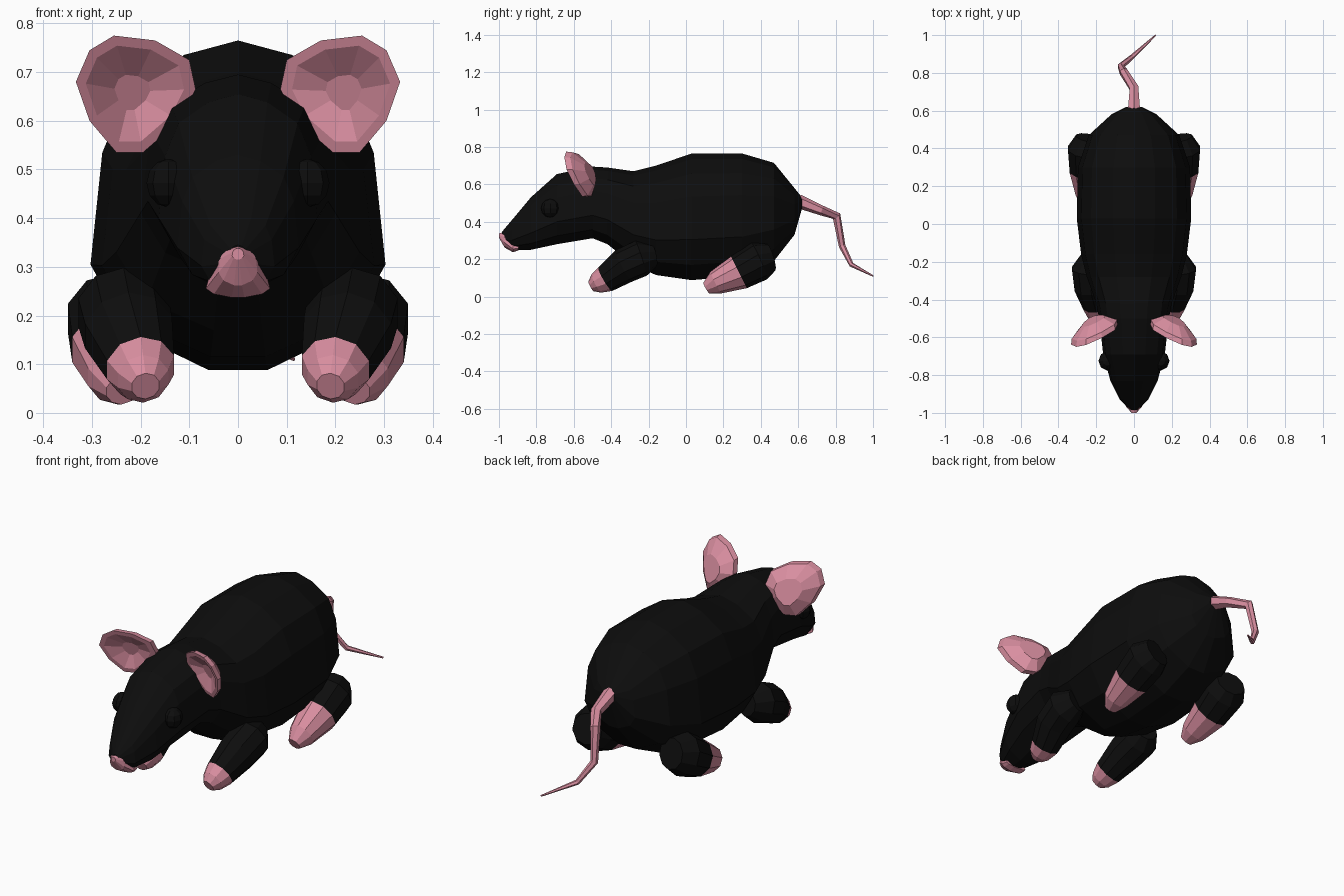
import bpy, bmesh, math
from mathutils import Vector

if "Cube" in bpy.data.objects:
    bpy.data.objects.remove(bpy.data.objects["Cube"])


def material(name, rgb):
    m = bpy.data.materials.new(name)
    m.diffuse_color = (*rgb, 1)
    m.use_nodes = True
    m.node_tree.nodes["Principled BSDF"].inputs["Base Color"].default_value = m.diffuse_color
    return m


BLACK = material("black_fur", (0.004, 0.004, 0.004))
PINK = material("pink_skin", (0.69, 0.27, 0.35))


def build(name, rings, mats, pink_rings=0):
    """Skin a list of equal vertex rings, cap the ends, flat faces."""
    bm = bmesh.new()
    vs = [[bm.verts.new(p) for p in r] for r in rings]
    n = len(vs[0])
    for k in range(len(vs) - 1):
        for i in range(n):
            j = (i + 1) % n
            f = bm.faces.new((vs[k][i], vs[k][j], vs[k + 1][j], vs[k + 1][i]))
            f.material_index = 1 if k < pink_rings else 0
    cap = bm.faces.new(vs[0])
    cap.material_index = 1 if pink_rings else 0
    bm.faces.new(vs[-1])
    bmesh.ops.recalc_face_normals(bm, faces=bm.faces)
    me = bpy.data.meshes.new(name)
    bm.to_mesh(me)
    bm.free()
    for m in mats:
        me.materials.append(m)
    ob = bpy.data.objects.new(name, me)
    bpy.context.collection.objects.link(ob)
    return ob


# Half cross-section of the body: (width fraction, height fraction)
HALF = [(0.37, .955), (0.75, .84), (0.92, .66), (1, .32), (0.75, .12), (0.2, 0)]
SECTION = [(0, 1)] + HALF + [(-x, z) for x, z in reversed(HALF)]


def section_loft(name, stations, mat):
    rings = [[(w * a, y, z0 + (z1 - z0) * b) for a, b in SECTION]
             for y, z0, z1, w in stations]
    return build(name, rings, [mat])


def tube(name, path, sides, mats, pink_rings=0, mirror=1):
    """Round limb through (x, y, z, radius) points."""
    pts = [Vector((p[0] * mirror, p[1], p[2])) for p in path]
    rings = []
    for k, p in enumerate(pts):
        d = Vector((0, 0, 0))
        if k > 0:
            d += (p - pts[k - 1]).normalized()
        if k < len(pts) - 1:
            d += (pts[k + 1] - p).normalized()
        d.normalize()
        u = Vector((1, 0, 0))
        u = (u - d * u.dot(d)).normalized()
        v = d.cross(u)
        r = path[k][3]
        rings.append([p + r * (math.cos(t) * u + math.sin(t) * v)
                      for t in (2 * math.pi * (i + .5) / sides for i in range(sides))])
    return build(name, rings, mats, pink_rings)


# Body and head: y, bottom z, top z, half width
section_loft("body", [
    (-.985, .29, .345, .02), (-.93, .25, .41, .075), (-.83, .25, .53, .125),
    (-.69, .28, .655, .163), (-.5, .312, .695, .185), (-.42, .28, .69, .2),
    (-.28, .17, .67, .25), (-.16, .115, .70, .28), (.03, .088, .765, .303),
    (.3, .11, .765, .297), (.47, .19, .715, .24), (.58, .33, .58, .12),
    (.62, .47, .53, .04)], BLACK)

# Nose and lips
section_loft("nose", [
    (-1.0, .315, .338, .012), (-.97, .262, .345, .04),
    (-.925, .237, .295, .066), (-.895, .247, .275, .06)], PINK)

# Tail
tube("tail", [(0, .6, .51, .037), (0, .72, .462, .027), (-.055, .805, .43, .024),
              (-.07, .835, .27, .018), (-.01, .885, .17, .013), (.115, 1.0, .11, .004)],
     6, [PINK])

# Ear outline, clockwise from the top: x, z
EAR = [(.255, .775), (.305, .745), (.333, .68), (.305, .6), (.25, .535),
       (.195, .535), (.12, .6), (.087, .665), (.1, .725), (.17, .765)]


def ear_ring(side, scale, depth):
    ring = []
    for x, z in EAR:
        x = .22 + (x - .22) * scale
        z = .66 + (z - .66) * scale
        y = -.5 - .4 * (x - .1) - .35 * (z - .55) + depth
        ring.append((side * x, y, z))
    return ring


FRONT_LEG = [(.19, -.508, .055, .03), (.195, -.48, .07, .055), (.2, -.432, .093, .073),
             (.225, -.33, .165, .095), (.235, -.24, .205, .098), (.22, -.17, .22, .06)]
BACK_LEG = [(.24, .108, .045, .032), (.246, .16, .075, .065), (.25, .283, .13, .095),
            (.248, .39, .19, .107), (.235, .455, .21, .075)]

for side, tag in ((1, "left"), (-1, "right")):
    # Cupped ear: hollow front, rim, rounded back
    build("ear_" + tag, [ear_ring(side, .3, .035), ear_ring(side, .82, 0),
                         ear_ring(side, 1, 0), ear_ring(side, .97, .03),
                         ear_ring(side, .5, .075)], [PINK])
    # Legs with pink paws
    tube("front_leg_" + tag, FRONT_LEG, 10, [BLACK, PINK], 2, side)
    tube("back_leg_" + tag, BACK_LEG, 10, [BLACK, PINK], 2, side)
    # Eye
    bpy.ops.mesh.primitive_uv_sphere_add(segments=8, ring_count=6, radius=1,
                                         location=(side * .143, -.725, .472))
    eye = bpy.context.object
    eye.name = "eye_" + tag
    eye.scale = (.045, .05, .05)
    eye.data.materials.append(BLACK)
